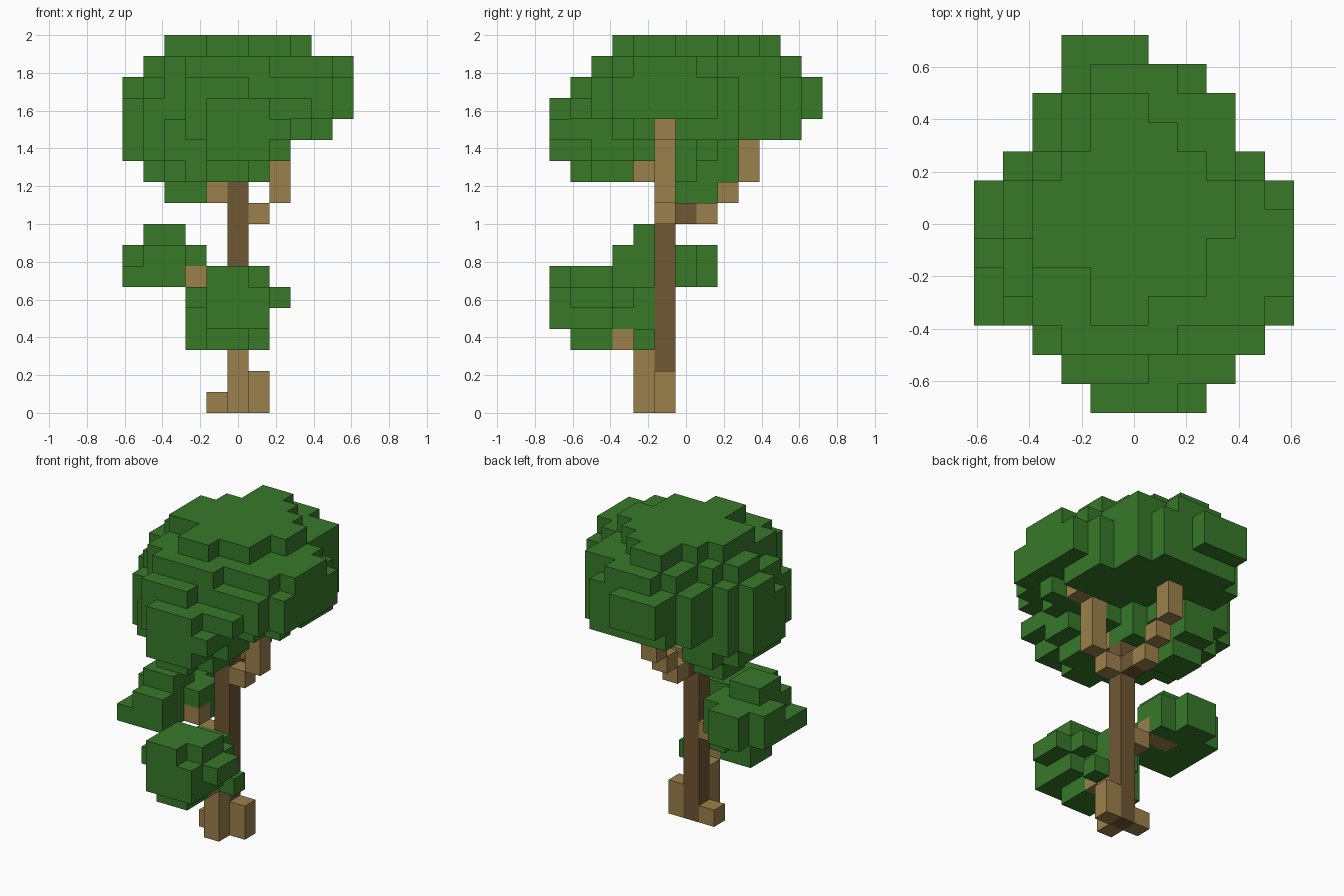
import bpy
import bmesh
from mathutils import Vector

if "Cube" in bpy.data.objects:
    bpy.data.objects.remove(bpy.data.objects["Cube"], do_unlink=True)

CELL = 2 / 18          # edge length of one block
occupied = set()       # every filled grid cell, shared by all parts
parts = []             # (name, material, cells)


def make_material(name, colour):
    material = bpy.data.materials.new(name)
    material.use_nodes = True
    material.diffuse_color = (*colour, 1)
    shader = material.node_tree.nodes["Principled BSDF"]
    shader.inputs["Base Color"].default_value = (*colour, 1)
    shader.inputs["Roughness"].default_value = 0.9
    return material


def new_part(name, material):
    cells = set()
    parts.append((name, material, cells))
    return cells


def fill(cells, x, y, z):
    """Fill a box of cells; each axis is one index or a (first, last) pair."""
    spans = [(a, a) if isinstance(a, int) else a for a in (x, y, z)]
    ranges = [range(first, last + 1) for first, last in spans]
    for i in ranges[0]:
        for j in ranges[1]:
            for k in ranges[2]:
                if (i, j, k) not in occupied:
                    occupied.add((i, j, k))
                    cells.add((i, j, k))


def build_part(name, material, cells):
    """Make a mesh of only the exposed block faces."""
    bm = bmesh.new()
    for cell in sorted(cells):
        centre = Vector(cell) + Vector((0, 0, 0.5))
        for axis in range(3):
            for sign in (-1, 1):
                neighbour = list(cell)
                neighbour[axis] += sign
                if tuple(neighbour) in occupied:
                    continue
                normal, u, v = Vector(), Vector(), Vector()
                normal[axis] = sign / 2
                u[(axis + 1) % 3] = sign / 2
                v[(axis + 2) % 3] = 1 / 2
                middle = centre + normal
                corners = (middle - u - v, middle + u - v,
                           middle + u + v, middle - u + v)
                bm.faces.new([bm.verts.new(c * CELL) for c in corners])
    bmesh.ops.remove_doubles(bm, verts=bm.verts, dist=CELL / 100)
    mesh = bpy.data.meshes.new(name)
    bm.to_mesh(mesh)
    bm.free()
    mesh.materials.append(material)
    bpy.context.collection.objects.link(bpy.data.objects.new(name, mesh))


leaf_green = make_material("leaf green", (0.038, 0.19, 0.022))
light_bark = make_material("light bark", (0.33, 0.215, 0.072))
dark_bark = make_material("dark bark", (0.16, 0.095, 0.034))

# Trunk
trunk = new_part("trunk", dark_bark)
fill(trunk, 0, -1, (0, 10))
fill(trunk, 0, 0, 9)

# Roots at the foot of the trunk
roots = new_part("roots", light_bark)
fill(roots, 1, -1, (0, 1))
fill(roots, -1, -1, 0)
fill(roots, 0, -2, (0, 2))

# Branches stepping outwards into the leaves
branches = new_part("branches", light_bark)
fill(branches, 1, -1, 9)
fill(branches, 2, -1, (10, 12))
fill(branches, 3, -1, 13)
fill(branches, 0, 1, 9)
fill(branches, 0, 2, 10)
fill(branches, 0, 3, (11, 12))
fill(branches, -1, -1, 10)
fill(branches, 0, -2, 11)
fill(branches, 0, -3, 3)
fill(branches, -1, -1, 5)
fill(branches, (-3, -2), -1, 6)

# Low bush in front of the trunk
front_bush = new_part("front_bush", leaf_green)
fill(front_bush, (-1, 0), -5, 3)
fill(front_bush, (-2, 0), -4, 3)
fill(front_bush, (-2, -1), -3, 3)
fill(front_bush, 1, -2, 3)
fill(front_bush, (-2, 1), -4, (4, 5))
fill(front_bush, (-2, 0), -3, (4, 5))
fill(front_bush, 1, -3, 5)
fill(front_bush, (-1, 0), -2, (4, 5))
fill(front_bush, (-1, 1), (-6, -5), (4, 5))
fill(front_bush, -2, -5, 5)
fill(front_bush, 2, (-5, -4), 5)
fill(front_bush, (-1, 0), (-6, -4), 6)
fill(front_bush, 1, (-5, -4), 6)

# Bush at the side, higher up
side_bush = new_part("side_bush", leaf_green)
fill(side_bush, (-5, -3), (-3, 0), 6)
fill(side_bush, -2, 0, 6)
fill(side_bush, (-4, -3), 1, (6, 7))
fill(side_bush, -5, (-1, 0), 7)
fill(side_bush, (-4, -3), (-3, 0), 7)
fill(side_bush, -2, (-1, 0), 7)
fill(side_bush, (-4, -3), (-2, -1), 8)

# Underside of the crown, hanging lower on one side
lower_crown = new_part("lower_crown", leaf_green)
fill(lower_crown, (-3, -2), (0, 1), 10)
fill(lower_crown, (-1, 0), -5, 11)
fill(lower_crown, (-2, 1), -4, 11)
fill(lower_crown, (-3, 1), -3, 11)
fill(lower_crown, (-4, -1), -2, 11)
fill(lower_crown, (-4, 0), (-1, 0), 11)
fill(lower_crown, (-4, -2), 1, 11)
fill(lower_crown, (-3, -2), 2, 11)
fill(lower_crown, (-1, 1), (-6, -5), 12)
fill(lower_crown, (-3, 2), -4, 12)
fill(lower_crown, (-4, 2), -3, 12)
fill(lower_crown, (-4, 1), -2, 12)
fill(lower_crown, (-5, 1), -1, 12)
fill(lower_crown, (-5, 0), 0, 12)
fill(lower_crown, (-5, -1), 1, 12)
fill(lower_crown, (-4, -2), 2, 12)

# Widest part of the crown
middle_crown = new_part("middle_crown", leaf_green)
fill(middle_crown, (-2, 0), 6, (14, 15))
fill(middle_crown, (-2, 2), 5, (13, 15))
fill(middle_crown, (-3, 3), (3, 4), (13, 15))
fill(middle_crown, (-4, 4), 2, (13, 15))
fill(middle_crown, (-5, 4), (0, 1), 13)
fill(middle_crown, (-5, 2), -1, 13)
fill(middle_crown, (-4, 4), -2, 13)
fill(middle_crown, (-4, 3), -3, 13)
fill(middle_crown, (-3, 2), -4, 13)
fill(middle_crown, (-2, 2), -5, (13, 14))
fill(middle_crown, (-1, 2), -6, 13)
fill(middle_crown, (-5, 5), (0, 1), (14, 15))
fill(middle_crown, -5, -1, 14)
fill(middle_crown, (-4, 5), (-2, -1), (14, 15))
fill(middle_crown, -4, -3, 14)
fill(middle_crown, (-3, 5), -3, (14, 15))
fill(middle_crown, (-2, 4), -4, (14, 15))
fill(middle_crown, (-2, 0), -5, 15)
fill(middle_crown, 3, -5, 14)
fill(middle_crown, (-1, 1), -6, 14)

# Stepped top of the crown
upper_crown = new_part("upper_crown", leaf_green)
fill(upper_crown, (-1, 1), 5, 16)
fill(upper_crown, (-2, 3), (3, 4), 16)
fill(upper_crown, (-3, 3), 2, 16)
fill(upper_crown, (-4, 4), (0, 1), 16)
fill(upper_crown, (-3, 4), (-3, -1), 16)
fill(upper_crown, 5, (-2, 0), 16)
fill(upper_crown, (-2, 1), -4, 16)
fill(upper_crown, (-1, 0), (-3, 4), 17)
fill(upper_crown, 1, (-2, 3), 17)
fill(upper_crown, 2, (-2, 2), 17)
fill(upper_crown, 3, (0, 1), 17)
fill(upper_crown, -2, (-1, 2), 17)
fill(upper_crown, -3, (-1, 1), 17)

for part in parts:
    build_part(*part)
